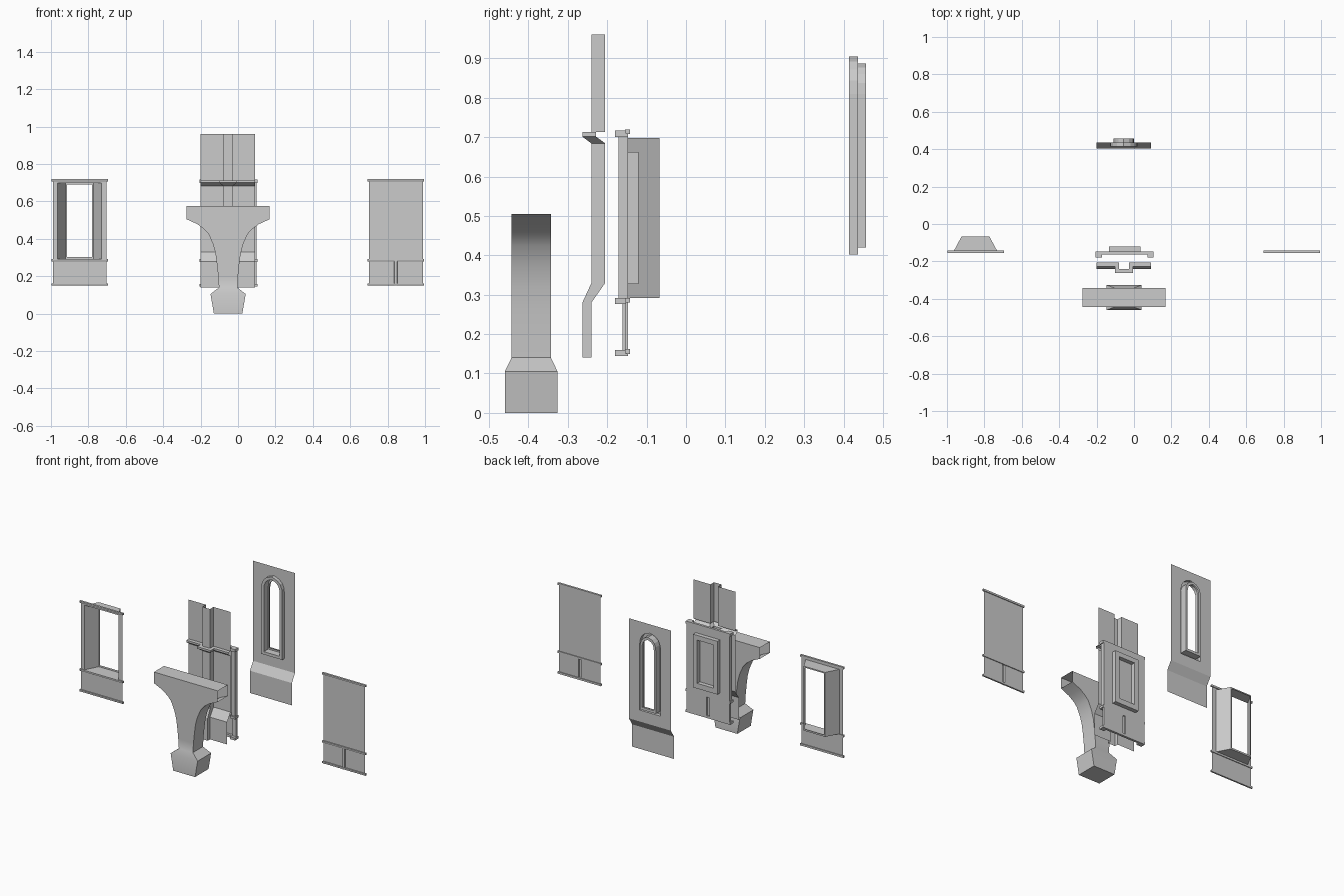
import bpy, bmesh, math
from mathutils import Vector

if "Cube" in bpy.data.objects:
    bpy.data.objects.remove(bpy.data.objects["Cube"])


def finish(name, bm, flip=None):
    bmesh.ops.remove_doubles(bm, verts=bm.verts, dist=1e-5)
    bmesh.ops.recalc_face_normals(bm, faces=bm.faces)
    # open sheets face the street side (-y)
    if flip and sum((f.normal.y * f.calc_area() for f in bm.faces), 0.0) > 0:
        bmesh.ops.reverse_faces(bm, faces=bm.faces)
    me = bpy.data.meshes.new(name)
    bm.to_mesh(me)
    bm.free()
    ob = bpy.data.objects.new(name, me)
    bpy.context.collection.objects.link(ob)
    return ob


def loft(name, rows, closed=True, caps=(False, False), flip=False):
    """Skin a list of equal-length point rows."""
    bm = bmesh.new()
    vs = [[bm.verts.new(p) for p in r] for r in rows]
    n = len(rows[0])
    for a, b in zip(vs, vs[1:]):
        for i in range(n if closed else n - 1):
            j = (i + 1) % n
            bm.faces.new((a[i], a[j], b[j], b[i]))
    for on, r in zip(caps, (vs[0], vs[-1])):
        if on:
            bm.faces.new(r)
    return finish(name, bm, flip)


def bar(name, x0, x1, prof):
    """Moulding: closed (y, z) profile run along x."""
    return loft(name, [[(x, y, z) for y, z in prof] for x in (x0, x1)], caps=(True, True))


def box(name, x0, x1, y0, y1, z0, z1):
    return bar(name, x0, x1, [(y0, z0), (y1, z0), (y1, z1), (y0, z1)])


def rect(x0, x1, z0, z1, y):
    return [(x0, y, z0), (x1, y, z0), (x1, y, z1), (x0, y, z1)]


# Corbelled pier with flared head; the head ends are open
CX = -0.053
levels = [(0, .076, .067), (.105, .094, .067), (.14, .049, .05), (.2, .053, .05),
          (.26, .059, .05), (.32, .067, .05), (.37, .08, .05), (.425, .104, .05),
          (.45, .126, .05), (.478, .163, .05), (.505, .222, .05)]
rows = []
for z, w, d in levels:
    rows.append([(CX - w, -.393 - d, z), (CX + w, -.393 - d, z),
                 (CX + w, -.393 + d, z), (CX - w, -.393 + d, z)])
pier = loft("flared_pier", rows, caps=(True, False))
pier.select_set(True)
bpy.context.view_layer.objects.active = pier
bpy.ops.object.shade_smooth_by_angle(angle=math.radians(28))
loft("pier_head", [[(x, -.443, .505), (x, -.443, .575), (x, -.343, .575), (x, -.343, .505)]
                   for x in (CX - .222, CX + .222)], closed=False)


# Buttressed wall: one plan outline stepped up through plinth, slope and ledge
def plan(z, s, d):
    wy, py = -.205 - .035 * s - d, -.24 - .023 * s - d
    l, r = -.08 - d * .9, -.027 + d * .9
    return [(-.2, wy, z), (l, wy, z), (l, py, z), (r, py, z), (r, wy, z), (.092, wy, z)]


loft("buttress_wall", [plan(*p) for p in [(.14, 1, 0), (.28, 1, 0), (.33, 0, 0), (.684, 0, 0),
     (.701, 0, .023), (.713, 0, .023), (.713, 0, 0), (.96, 0, 0)]], closed=False, flip=True)

# Centre bay: wall, window frame projecting to the back, pane
Y = -.147
hole = (-.134, .035, .327, .662)
inn = (-.106, .007, .36, .632)
loft("centre_wall", [rect(-.2, .1, .29, .705, Y), rect(*hole, Y), rect(*hole, -.121),
                     rect(*inn, -.121), rect(*inn, Y)], flip=True)
loft("centre_pane", [[(inn[0], Y, z), (inn[1], Y, z)] for z in inn[2:]], closed=False, flip=True)
for side, x0, x1 in (("left", -.2, -.176), ("right", .076, .1)):
    box("centre_post_" + side, x0, x1, -.171, Y, .285, .705)
    box("centre_plinth_post_" + side, x0, x1, -.161, Y, .15, .285)
    for tag, za, zb in (("base", .145, .16), ("middle", .277, .292), ("top", .7, .717)):
        box(f"centre_post_{tag}_{side}", x0 - .005, x1 + .005, -.18, Y, za, zb)
for tag, za, zb in (("base", .145, .16), ("middle", .277, .292), ("top", .7, .717)):
    box("centre_band_" + tag, -.176, .076, -.162, Y, za, zb)


# Plinth panel with a vertical joint channel
def plinth(name, x0, x1, xc):
    pts = [(x0, Y), (xc - .009, Y), (xc - .007, Y - .007), (xc + .007, Y - .007),
           (xc + .009, Y), (x1, Y)]
    loft(name, [[(x, y, z) for x, y in pts] for z in (.15, .285)], closed=False, flip=True)


def bands(name, x0, x1):
    for tag, z in (("base", .15), ("middle", .28), ("top", .708)):
        bar(f"{name}_band_{tag}", x0 - .007, x1 + .007,
            [(Y + .005, z), (Y - .005, z), (Y - .008, z + .005),
             (Y - .008, z + .012), (Y + .005, z + .012)])


plinth("centre_plinth", -.2, .1, -.05)

# Plain bay on the right
plinth("plain_plinth", .7, .988, .843)
loft("plain_wall", [[(.7, Y, z), (.988, Y, z)] for z in (.285, .72)], closed=False, flip=True)
bands("plain", .7, .988)

# Bay on the left with a splayed opening narrowing to the back
front = (-.965, -.73, .292, .698)
back = (-.922, -.773, .292, .698)
loft("splayed_bay", [rect(-.99, -.702, .285, .715, Y), rect(*front, Y), rect(*back, -.067),
                     rect(-.914, -.781, .303, .69, -.067)], flip=True)
loft("splayed_plinth", [[(-.99, Y, z), (-.702, Y, z)] for z in (.15, .285)],
     closed=False, flip=True)
bands("splayed", -.99, -.702)


# Rear wall with arched window
def arch(w, z0, spring, top, y):
    rise = top - spring
    half = [(1, 0), (.96, .35), (.8, .65), (.5, .86)]
    pts = [(-w, z0), (w, z0)] + [(w * a, spring + rise * b) for a, b in half]
    pts += [(0, top)] + [(-w * a, spring + rise * b) for a, b in reversed(half)]
    return [(-.055 + x, y, z) for x, z in pts]


WY = .436
loft("arch_surround", [arch(.073, .402, .81, .905, WY), arch(.073, .402, .81, .905, .414),
                       arch(.055, .42, .81, .887, .414), arch(.055, .42, .81, .887, .457),
                       arch(.041, .436, .81, .87, .457), arch(.041, .436, .81, .87, .445)],
     flip=True)
bm = bmesh.new()
for loop in (rect(-.2, .092, .33, .96, WY), arch(.073, .402, .81, .905, WY)):
    vs = [bm.verts.new(p) for p in loop]
    for i, v in enumerate(vs):
        bm.edges.new((v, vs[(i + 1) % len(vs)]))
bmesh.ops.triangle_fill(bm, edges=bm.edges[:], use_beauty=True, normal=Vector((0, -1, 0)))
finish("arch_wall", bm, True)
loft("arch_wall_base", [[(-.2, y, z), (.092, y, z)] for y, z in
                        ((.404, .14), (.404, .28), (WY, .33))], closed=False, flip=True)
